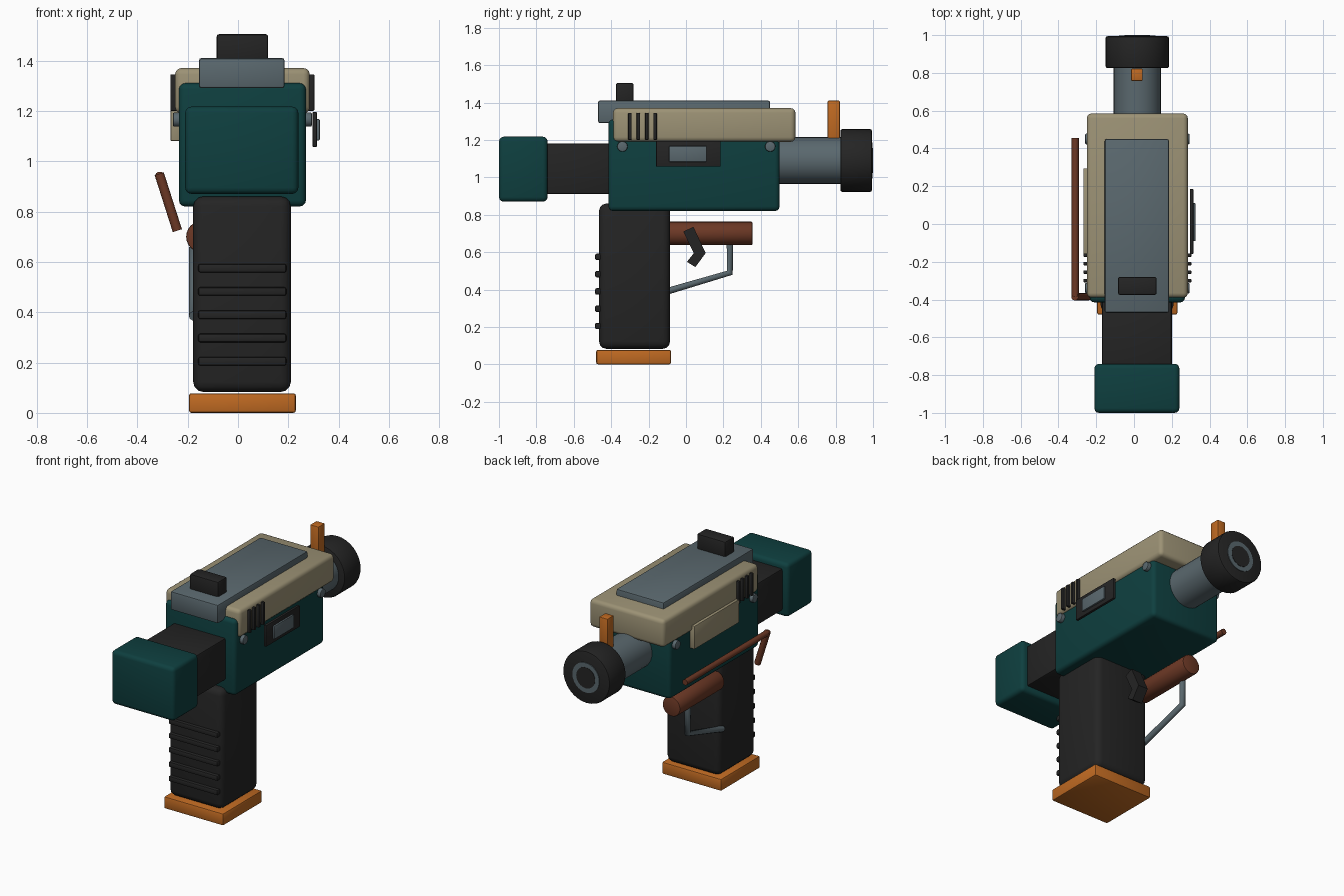
import bpy, bmesh, math
from mathutils import Matrix, Vector

if "Cube" in bpy.data.objects:
    bpy.data.objects.remove(bpy.data.objects["Cube"])

CX = 0.0175  # centre plane of the symmetric parts


def srgb(r, g, b):
    f = lambda c: c / 12.92 if c <= 0.04045 else ((c + 0.055) / 1.055) ** 2.4
    return (f(r / 255), f(g / 255), f(b / 255), 1)


def material(name, r, g, b):
    m = bpy.data.materials.new(name)
    m.diffuse_color = srgb(r, g, b)
    m.use_nodes = True
    m.node_tree.nodes["Principled BSDF"].inputs["Base Color"].default_value = m.diffuse_color
    return m


TEAL = material("dark_teal", 14, 63, 63)
DARK = material("charcoal", 36, 36, 36)
ORANGE = material("orange", 192, 106, 34)
TAN = material("tan", 156, 146, 117)
SLATE = material("slate_grey", 90, 104, 110)
BROWN = material("brown", 108, 56, 37)


def finish(name, bm, mat, bevel=0, segments=2):
    bmesh.ops.recalc_face_normals(bm, faces=bm.faces[:])
    me = bpy.data.meshes.new(name)
    bm.to_mesh(me)
    bm.free()
    me.materials.append(mat)
    ob = bpy.data.objects.new(name, me)
    bpy.context.collection.objects.link(ob)
    bpy.ops.object.select_all(action='DESELECT')
    ob.select_set(True)
    bpy.context.view_layer.objects.active = ob
    if bevel:
        mod = ob.modifiers.new("bevel", 'BEVEL')
        mod.width, mod.segments = bevel, segments
        mod.limit_method = 'ANGLE'
        bpy.ops.object.modifier_apply(modifier=mod.name)
    bpy.ops.object.shade_smooth_by_angle(angle=math.radians(35))
    return ob


def box(name, x, y, z, mat, bevel=0.01, segments=2):
    """Box from (min, max) extents on each axis."""
    bm = bmesh.new()
    bmesh.ops.create_cube(bm, size=1)
    for v in bm.verts:
        v.co = [(a + b) / 2 + c * (b - a) for (a, b), c in zip((x, y, z), v.co)]
    return finish(name, bm, mat, bevel, segments)


def cylinder(name, start, end, radius, mat, sides=32, bevel=0):
    a, b = Vector(start), Vector(end)
    rot = (b - a).to_track_quat('Z', 'Y').to_matrix().to_4x4()
    bm = bmesh.new()
    bmesh.ops.create_cone(bm, cap_ends=True, segments=sides, radius1=radius, radius2=radius,
                          depth=(b - a).length, matrix=Matrix.Translation((a + b) / 2) @ rot)
    return finish(name, bm, mat, bevel)


def tube(name, points, radius, mat):
    cu = bpy.data.curves.new(name, 'CURVE')
    cu.dimensions = '3D'
    cu.bevel_depth, cu.bevel_resolution, cu.use_fill_caps = radius, 3, True
    sp = cu.splines.new('POLY')
    sp.points.add(len(points) - 1)
    for p, co in zip(sp.points, points):
        p.co = (*co, 1)
    cu.materials.append(mat)
    ob = bpy.data.objects.new(name, cu)
    bpy.context.collection.objects.link(ob)
    return ob


# Main body and rear block
box("body", (-0.235, 0.27), (-0.415, 0.5), (0.82, 1.31), TEAL, 0.025, 3)
box("rear_connector", (-0.17, 0.2), (-0.78, -0.39), (0.91, 1.18), DARK, 0.01)
box("rear_block", (-0.21, 0.24), (-1.0, -0.74), (0.87, 1.217), TEAL, 0.025, 3)

# Upper cover, top plate and sights
box("upper_cover", (-0.25, 0.285), (-0.39, 0.585), (1.19, 1.37), TAN, 0.025, 3)
box("top_plate", (-0.155, 0.185), (-0.47, 0.45), (1.29, 1.41), SLATE, 0.01)
box("rear_sight", (-0.085, 0.12), (-0.375, -0.28), (1.39, 1.505), DARK, 0.01)
box("front_sight", (-0.015, 0.046), (0.757, 0.823), (1.19, 1.41), ORANGE, 0.006)

# Barrel and muzzle, with a ring on the front face
cylinder("barrel", (CX, 0.45, 1.09), (CX, 0.86, 1.09), 0.125, SLATE)
cylinder("muzzle", (CX, 0.825, 1.09), (CX, 0.994, 1.09), 0.168, DARK, bevel=0.01)
cylinder("muzzle_ring", (CX, 0.96, 1.09), (CX, 0.998, 1.09), 0.096, SLATE)
cylinder("muzzle_bore", (CX, 0.96, 1.09), (CX, 1.0, 1.09), 0.067, DARK)

# Grip with ridges and base plate
box("grip", (-0.178, 0.21), (-0.465, -0.085), (0.083, 0.86), DARK, 0.04, 3)
for i in range(5):
    z = 0.205 + i * 0.0925
    box(f"grip_ridge_{i + 1}", (-0.158, 0.192), (-0.486, -0.44), (z - 0.017, z + 0.017), DARK, 0.008)
box("grip_base", (-0.195, 0.23), (-0.48, -0.08), (0.0, 0.078), ORANGE, 0.01)

# Foregrip, trigger guard and trigger
cylinder("foregrip", (-0.143, -0.1, 0.7), (-0.143, 0.355, 0.7), 0.063, BROWN, 24, 0.006)
tube("trigger_guard", [(-0.176, 0.235, 0.66), (-0.176, 0.235, 0.49), (-0.176, -0.12, 0.385)], 0.019, SLATE)
bm = bmesh.new()
profile = [(-0.015, 0.71), (0.04, 0.735), (0.105, 0.595), (0.05, 0.52), (0.005, 0.548), (0.042, 0.595)]
face = bm.faces.new([bm.verts.new((CX - 0.035, y, z)) for y, z in profile])
side = bmesh.ops.extrude_face_region(bm, geom=[face])
bmesh.ops.translate(bm, vec=(0.07, 0, 0), verts=[v for v in side["geom"] if isinstance(v, bmesh.types.BMVert)])
finish("trigger", bm, DARK)

# Folded side rod on the left
tube("side_rod", [(-0.311, 0.455, 0.94), (-0.311, -0.385, 0.94)], 0.019, BROWN)
tube("side_rod_leg", [(-0.313, -0.385, 0.95), (-0.241, -0.385, 0.724)], 0.02, BROWN)

# Left panel, right plate and its window
box("left_panel", (-0.268, -0.225), (-0.16, 0.295), (1.08, 1.23), TAN, 0.005)
box("right_plate", (0.296, 0.314), (-0.16, 0.185), (1.057, 1.195), DARK, 0.004)
box("right_window", (0.31, 0.325), (-0.09, 0.11), (1.083, 1.167), SLATE, 0.003)

# Vent slats and bolts on both sides
for name, s in (("right", 1), ("left", -1)):
    for i in range(4):
        y = -0.3 + i * 0.045
        x = sorted((CX + s * 0.25, CX + s * 0.286))
        box(f"{name}_vent_{i + 1}", x, (y - 0.009, y + 0.009), (1.2, 1.345), DARK, 0.004)
    for part, y in (("rear", -0.34), ("front", 0.45)):
        cylinder(f"{name}_{part}_bolt", (CX + s * 0.23, y, 1.165), (CX + s * 0.276, y, 1.165),
                 0.028, SLATE, 16, 0.005)
